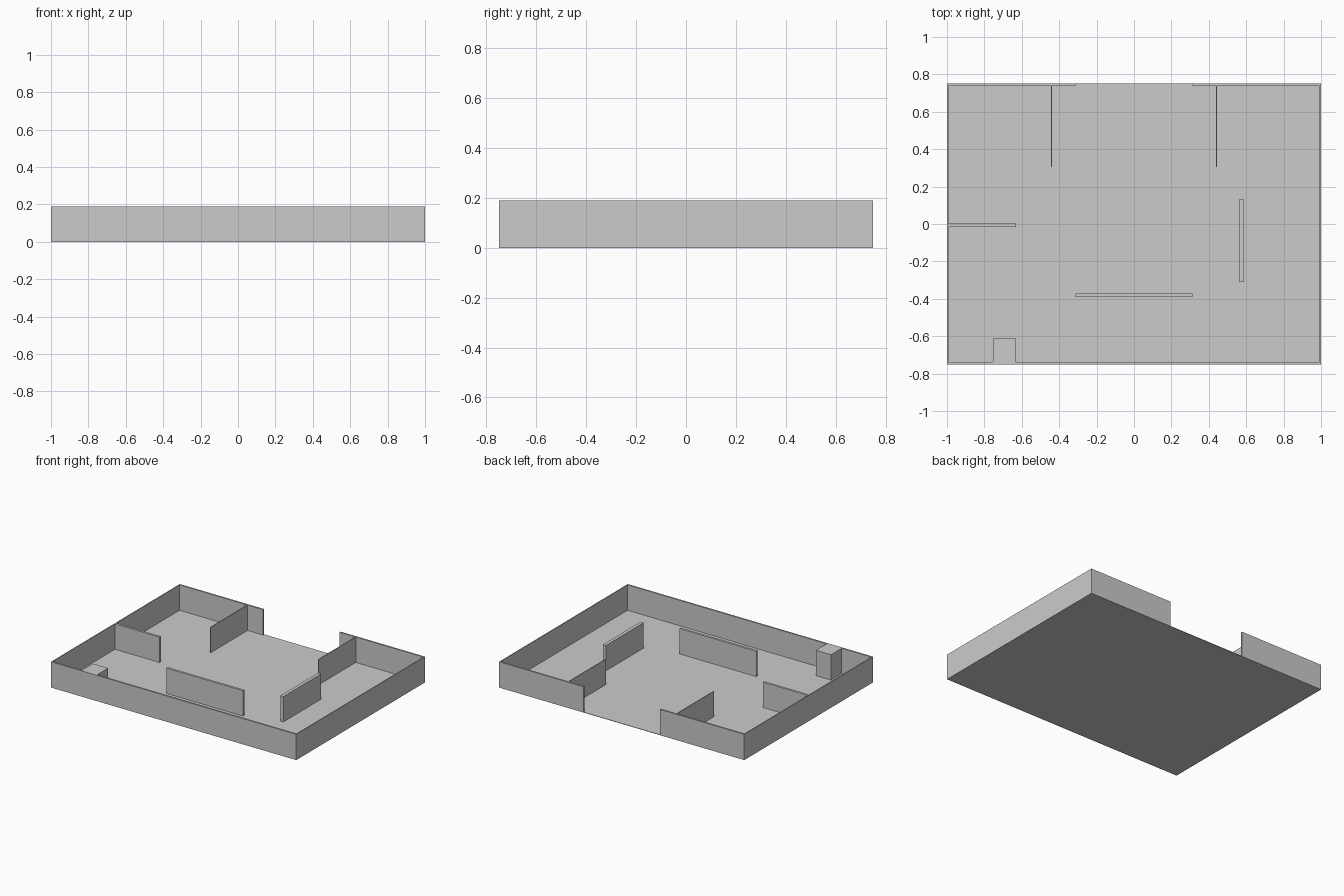
import bpy

cube = bpy.data.objects.get("Cube")
if cube:
    bpy.data.objects.remove(cube, do_unlink=True)

grey = bpy.data.materials.new("plain_grey")
grey.use_nodes = True
colour = (0.6, 0.6, 0.6, 1)
grey.diffuse_color = colour
grey.node_tree.nodes["Principled BSDF"].inputs["Base Color"].default_value = colour

W, D, H = 1.0, 0.75, 0.19   # half width, half depth, wall height
FLOOR = 0.003
SIDE, END = 0.007, 0.0125   # wall thicknesses
DOOR = 0.3125               # half width of the back opening


def block(name, x0, x1, y0, y1, z0=FLOOR, z1=H):
    """Axis-aligned box between the given limits."""
    bpy.ops.mesh.primitive_cube_add(size=1)
    ob = bpy.context.object
    ob.name = name
    ob.location = ((x0 + x1) / 2, (y0 + y1) / 2, (z0 + z1) / 2)
    ob.scale = (x1 - x0, y1 - y0, z1 - z0)
    bpy.ops.object.transform_apply(location=True, rotation=False, scale=True)
    ob.data.materials.append(grey)
    return ob


# Floor and front wall
block("floor", -W, W, -D, D, 0, FLOOR)
block("front_wall", -W + SIDE, W - SIDE, -D, -D + END)

# Side walls, back walls beside the opening, and thin back partitions
for side, s in (("left", 1), ("right", -1)):
    def pair(name, a, b, y0, y1):
        block(f"{side}_{name}", min(s * a, s * b), max(s * a, s * b), y0, y1)
    pair("side_wall", W - SIDE, W, -D, D)
    pair("back_wall", DOOR, W - SIDE, D - END, D)
    pair("back_partition", 0.438, 0.444, 0.306, D - END)

# Inner partitions and the corner block
block("side_partition", -W + SIDE, -0.63, -0.015, 0.002)
block("long_screen", -DOOR, DOOR, -0.389, -0.372)
block("cross_screen", 0.5625, 0.5875, -0.31, 0.13)
block("corner_block", -0.753, -0.63, -D + END, -0.613)
